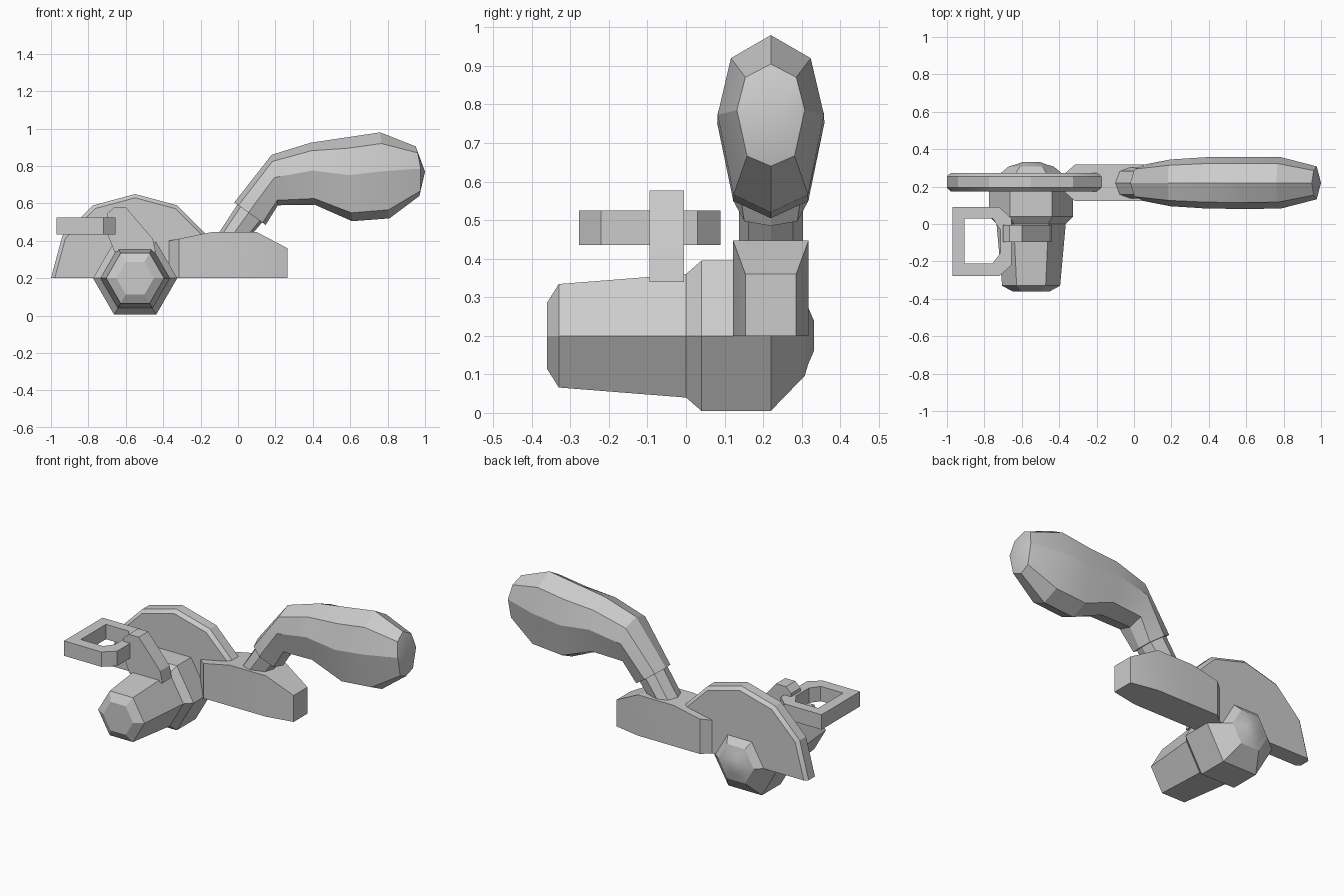
import bpy, bmesh
from math import sin, cos, pi, radians
from mathutils import Vector

if "Cube" in bpy.data.objects:
    bpy.data.objects.remove(bpy.data.objects["Cube"])

CY = 0.22            # centre plane of the body, guard and grip
MX, MZ = -0.55, 0.2  # motor axis


def loft(name, rings, cyclic=False, tip=None):
    """Skin a list of equal-length point rings; cap ends or close into a loop."""
    bm = bmesh.new()
    vs = [[bm.verts.new(p) for p in r] for r in rings]
    n = len(vs[0])
    pairs = list(zip(vs, vs[1:])) + ([(vs[-1], vs[0])] if cyclic else [])
    for a, b in pairs:
        for i in range(n):
            j = (i + 1) % n
            bm.faces.new((a[i], a[j], b[j], b[i]))
    if not cyclic:
        bm.faces.new(vs[0][::-1])
        if tip:
            t = bm.verts.new(tip)
            for i in range(n):
                bm.faces.new((vs[-1][i], vs[-1][(i + 1) % n], t))
        else:
            bm.faces.new(vs[-1])
    bmesh.ops.recalc_face_normals(bm, faces=bm.faces)
    me = bpy.data.meshes.new(name)
    bm.to_mesh(me)
    bm.free()
    ob = bpy.data.objects.new(name, me)
    bpy.context.collection.objects.link(ob)
    bpy.ops.object.select_all(action='DESELECT')
    ob.select_set(True)
    bpy.context.view_layer.objects.active = ob
    bpy.ops.object.shade_smooth_by_angle(angle=radians(24))
    return ob


def arc(y, r, n, span):
    """Points around the motor axis at depth y."""
    return [(MX + r * cos(span * i / n), y, MZ + r * sin(span * i / n))
            for i in range(n + (span < 6))]


def grip_ring(top, bottom, w, bulge=0.0):
    """Eight-sided section between a top and a bottom point of the side profile."""
    t, b = Vector(top), Vector(bottom)
    side = [(0.13, 0.75), (0.45, 1.0), (0.9, 0.7)]
    sect = [(0, 0)] + side + [(1, 0)] + [(f, -s) for f, s in side[::-1]]
    pts = []
    for f, s in sect:
        p = t.lerp(b, f)
        pts.append((p.x + bulge * 4 * f * (1 - f), CY + s * w, p.y))
    return pts


# Motor housing: stepped hexagonal barrel along y with a small rear boss
loft("motor_housing", [arc(y, r, 6, 2 * pi) for y, r in (
    (-0.36, 0.10), (-0.33, 0.155), (0.0, 0.185), (0.04, 0.225),
    (0.22, 0.225), (0.308, 0.12), (0.317, 0.085), (0.332, 0.045))])

# Blade guard: half disc with bevelled rim
loft("blade_guard", [arc(y, r, 6, pi) for y, r in (
    (0.175, 0.43), (0.195, 0.45), (0.255, 0.45), (0.273, 0.43))])

# Body block: tapered ends, sloped top
loft("body_block", [[(x, CY - w, 0.2), (x, CY + w, 0.2), (x, CY + w, z), (x, CY - w, z)]
                    for x, z, w in ((-0.37, 0.40, 0.05), (-0.315, 0.411, 0.098),
                                    (-0.14, 0.447, 0.098), (0.10, 0.447, 0.098),
                                    (0.265, 0.36, 0.066))])

# Mounting post on top of the motor
post = [(-0.66, 0.34), (-0.70, 0.44), (-0.70, 0.545), (-0.665, 0.577),
        (-0.598, 0.577), (-0.455, 0.41), (-0.44, 0.34)]
loft("mounting_post", [[(x, y, z) for x, z in post] for y in (-0.095, -0.005)])

# Side handle: flat open frame
outer = [(-0.97, 0.09), (-0.72, 0.09), (-0.655, 0.03),
         (-0.655, -0.22), (-0.72, -0.278), (-0.97, -0.278)]
inner = [(-0.905, 0.03), (-0.755, 0.03), (-0.715, -0.03),
         (-0.715, -0.155), (-0.755, -0.21), (-0.905, -0.21)]
loft("side_handle", [[(x, y, z) for x, y in loop] for loop, z in (
    (outer, 0.435), (outer, 0.525), (inner, 0.525), (inner, 0.435))], cyclic=True)

# Neck joining the body and the grip
loft("grip_neck", [grip_ring((-0.13, 0.40), (0.045, 0.40), 0.083),
                   grip_ring((0.02, 0.63), (0.16, 0.535), 0.083)])

# Rear grip: bent, swelling, rounded end
loft("rear_grip", [
    grip_ring((-0.02, 0.605), (0.148, 0.485), 0.098),
    grip_ring((0.18, 0.86), (0.213, 0.59), 0.125),
    grip_ring((0.39, 0.925), (0.41, 0.593), 0.138),
    grip_ring((0.58, 0.953), (0.61, 0.505), 0.139),
    grip_ring((0.76, 0.98), (0.81, 0.52), 0.138),
    grip_ring((0.95, 0.905), (0.97, 0.64), 0.088, 0.018),
], tip=(1.0, CY, 0.77))
